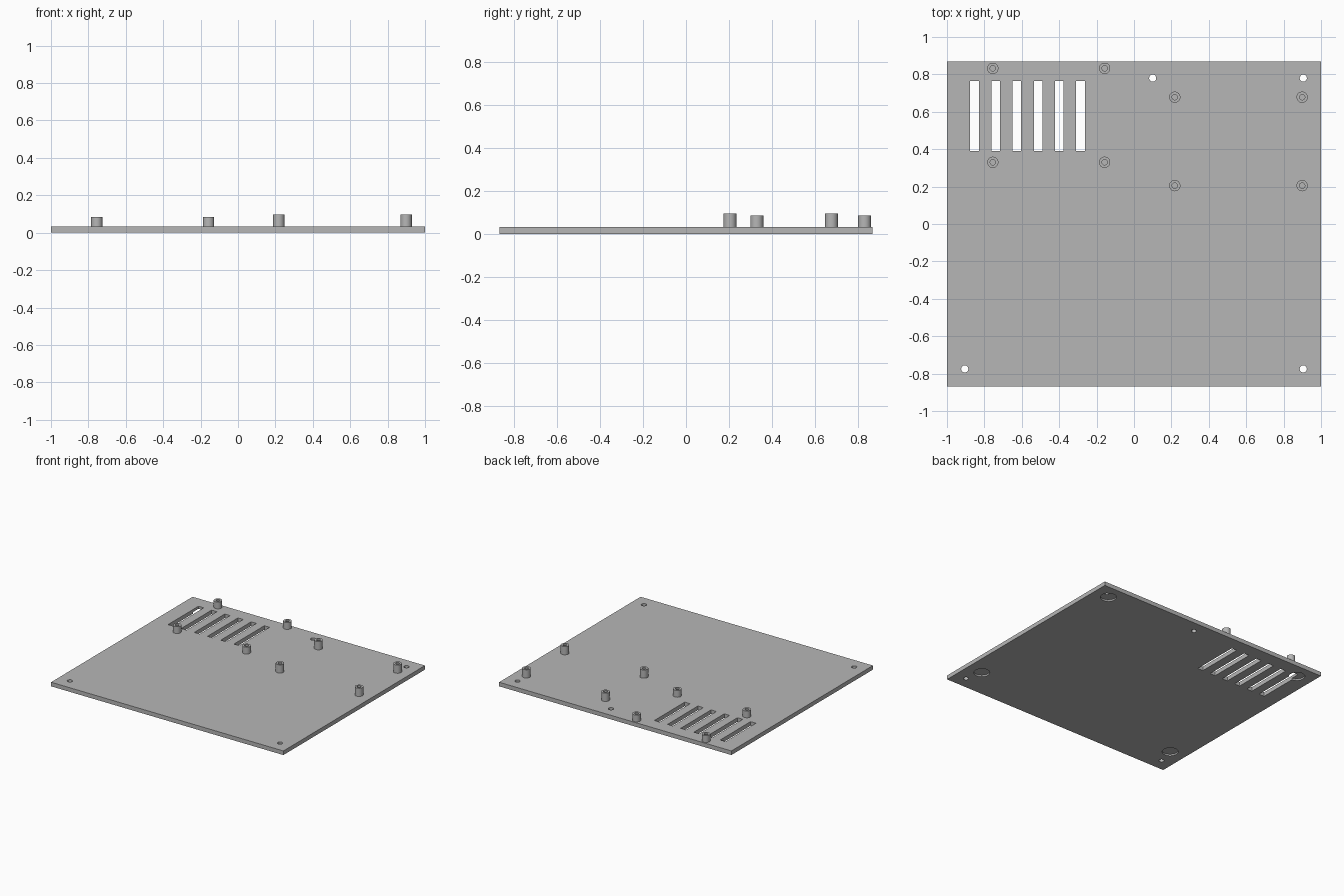
import bpy, bmesh, math
from mathutils import Matrix, Vector

cube = bpy.data.objects.get("Cube")
if cube:
    bpy.data.objects.remove(cube, do_unlink=True)

W, D, T = 2.0, 1.74, 0.032      # plate width, depth, thickness

grey = bpy.data.materials.new("plain grey")
grey.use_nodes = True
GREY = (0.47, 0.47, 0.47, 1)
grey.diffuse_color = GREY
grey.node_tree.nodes["Principled BSDF"].inputs["Base Color"].default_value = GREY


def add_box(bm, centre, size):
    bmesh.ops.create_cube(bm, size=1, matrix=Matrix.Translation(centre)
                          @ Matrix.Diagonal((*size, 1)))


def add_disc(bm, x, y, z0, z1, r):
    bmesh.ops.create_cone(bm, cap_ends=True, segments=40, radius1=r, radius2=r,
                          depth=z1 - z0,
                          matrix=Matrix.Translation((x, y, (z0 + z1) / 2)))


def make_object(name, bm):
    mesh = bpy.data.meshes.new(name)
    bm.to_mesh(mesh)
    bm.free()
    mesh.materials.append(grey)
    obj = bpy.data.objects.new(name, mesh)
    bpy.context.collection.objects.link(obj)
    return obj


def select_only(obj):
    bpy.ops.object.select_all(action='DESELECT')
    obj.select_set(True)
    bpy.context.view_layer.objects.active = obj


def smooth(obj):
    select_only(obj)
    bpy.ops.object.shade_smooth_by_angle(angle=math.radians(30))


def cut(target, cutter):
    cutter.hide_render = True
    mod = target.modifiers.new("cut", 'BOOLEAN')
    mod.operation, mod.solver, mod.object = 'DIFFERENCE', 'EXACT', cutter
    select_only(target)
    bpy.ops.object.modifier_apply(modifier=mod.name)
    bpy.data.objects.remove(cutter, do_unlink=True)


# Base plate
bm = bmesh.new()
add_box(bm, (0, 0, T / 2), (W, D, T))
plate = make_object("base_plate", bm)

# Vent slots and screw holes, right through the plate
bm = bmesh.new()
for i in range(6):
    add_box(bm, (-0.853 + i * 0.1134, 0.578, T / 2), (0.046, 0.374, 0.2))
for x, y in ((0.1, 0.78), (0.905, 0.78), (-0.905, -0.775), (0.905, -0.775)):
    add_disc(bm, x, y, -0.1, 0.1, 0.019)
cut(plate, make_object("through_cutter", bm))

# Shallow round recesses underneath for the feet
bm = bmesh.new()
for x in (-0.872, 0.872):
    for y in (-0.64, 0.757):
        add_disc(bm, x, y, -0.1, 0.012, 0.057)
cut(plate, make_object("foot_recess_cutter", bm))
smooth(plate)


# Hollow standoffs: a tube profile spun about its axis
def standoff(name, x, y, top, r_out=0.03, r_in=0.0145):
    base = T - 0.004
    bm = bmesh.new()
    loop = [bm.verts.new(p) for p in ((r_in, 0, base), (r_in, 0, top),
                                      (r_out, 0, top), (r_out, 0, base))]
    edges = [bm.edges.new((loop[i], loop[(i + 1) % 4])) for i in range(4)]
    bmesh.ops.spin(bm, geom=loop + edges, cent=(0, 0, 0), axis=(0, 0, 1),
                   angle=math.tau, steps=40)
    bmesh.ops.remove_doubles(bm, verts=bm.verts[:], dist=0.0002)
    bmesh.ops.recalc_face_normals(bm, faces=bm.faces[:])
    bmesh.ops.translate(bm, verts=bm.verts[:], vec=Vector((x, y, 0)))
    smooth(make_object(name, bm))


for name, xs, ys, top in (("right_standoff", (-0.755, -0.157), (0.33, 0.832), 0.085),
                          ("left_standoff", (0.218, 0.899), (0.205, 0.678), 0.096)):
    for i, x in enumerate(xs):
        for j, y in enumerate(ys):
            standoff(f"{name}_{i * 2 + j + 1}", x, y, top)
